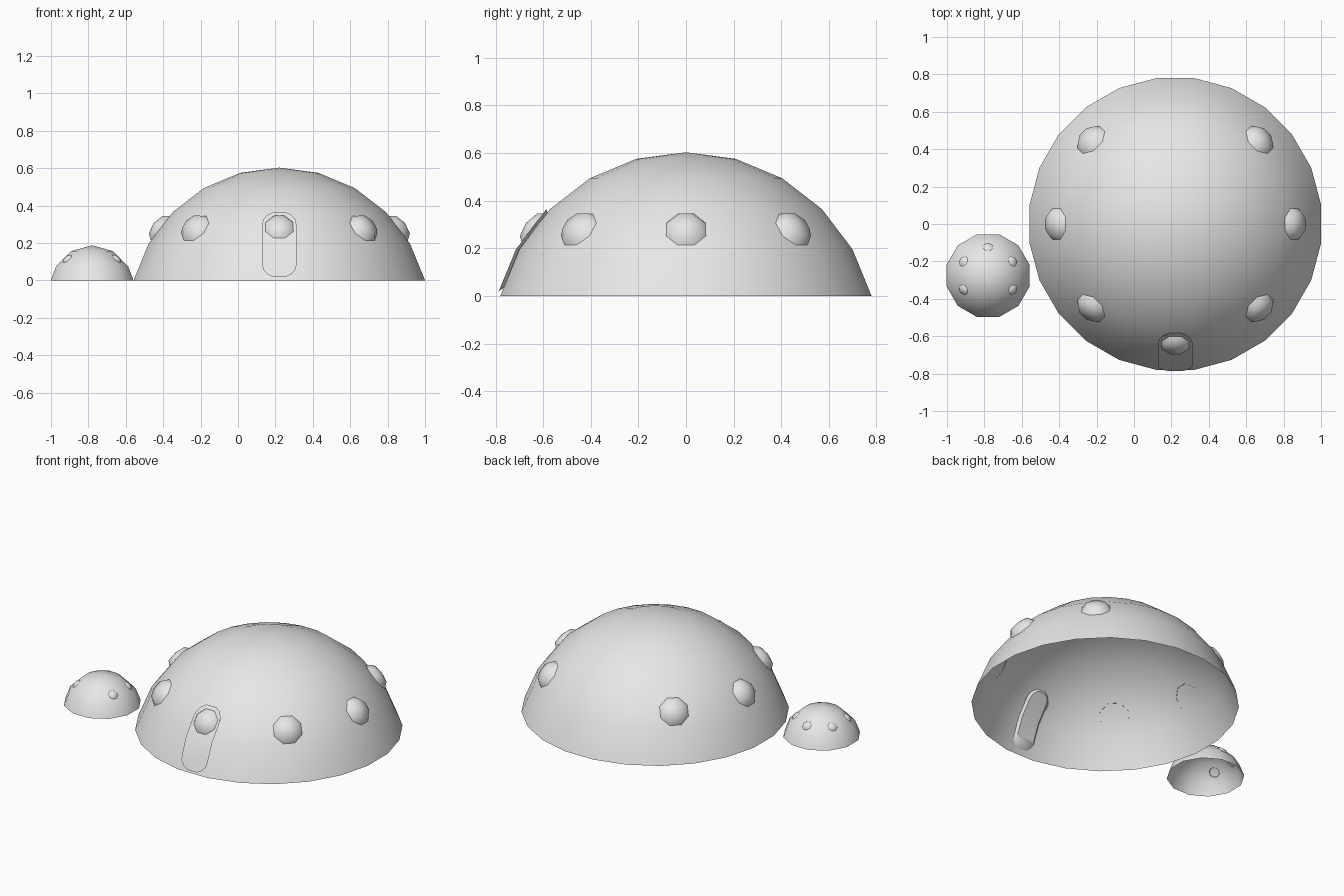
import bpy, bmesh
from math import sin, cos, pi, radians
from mathutils import Vector

cube = bpy.data.objects.get("Cube")
if cube:
    bpy.data.objects.remove(cube, do_unlink=True)

grey = bpy.data.materials.new("light_grey")
grey.use_nodes = True
grey.diffuse_color = (0.8, 0.8, 0.8, 1)
grey.node_tree.nodes["Principled BSDF"].inputs["Base Color"].default_value = (0.8, 0.8, 0.8, 1)


def finish(name, bm):
    bmesh.ops.recalc_face_normals(bm, faces=bm.faces)
    for f in bm.faces:
        f.smooth = True
    mesh = bpy.data.meshes.new(name)
    bm.to_mesh(mesh)
    bm.free()
    mesh.materials.append(grey)
    obj = bpy.data.objects.new(name, mesh)
    bpy.context.collection.objects.link(obj)
    return obj


def open_dome(name, profile, sides, location, normal=(0, 0, 1)):
    """Lathe (radius, height) rings into an open cap that ends in a point."""
    bm = bmesh.new()
    rings = []
    for r, z in profile[:-1]:
        rings.append([bm.verts.new((r * cos(a), r * sin(a), z))
                      for a in [(i + 0.5) * 2 * pi / sides for i in range(sides)]])
    tip = bm.verts.new((0, 0, profile[-1][1]))
    for i in range(sides):
        j = (i + 1) % sides
        for low, high in zip(rings, rings[1:]):
            bm.faces.new((low[i], low[j], high[j], high[i]))
        bm.faces.new((rings[-1][i], rings[-1][j], tip))
    obj = finish(name, bm)
    obj.location = location
    obj.rotation_mode = 'QUATERNION'
    n = Vector(normal)
    if n.z < 0.99:
        obj.rotation_quaternion = n.to_track_quat('Z', 'Y')
    return obj


# Large dome: a sphere cap, open below
CX, R, DROP = 0.221, 0.814, 0.2107
main_profile = [(R * cos(radians(a)), R * sin(radians(a)) - DROP) for a in range(15, 91, 15)]
open_dome("main_dome", main_profile, 24, (CX, 0, 0))

# Small dome beside it
SX, SY = -0.78, -0.276
small_profile = [(0.229, 0), (0.199, 0.077), (0.115, 0.157), (0, 0.188)]
open_dome("small_dome", small_profile, 12, (SX, SY, 0))


# Windows around each dome, none at one end
def windows(name, count, skip, centre, radius, z, tilt, size, height, sides):
    profile = [(size, -0.002), (size * 0.72, height * 0.7), (0, height)]
    for k in range(count):
        a = skip + 2 * pi * k / count
        if k == 0:
            continue
        out = Vector((cos(a), sin(a), 0))
        normal = out * cos(tilt) + Vector((0, 0, sin(tilt)))
        place = Vector((centre[0], centre[1], z)) + out * radius
        open_dome(f"{name}_{k}", profile, sides, place, normal)


windows("window", 8, pi / 2, (CX, 0), 0.637, 0.28, radians(38), 0.09, 0.044, 8)
windows("small_window", 6, -pi / 2, (SX, SY), 0.152, 0.115, radians(45), 0.032, 0.013, 8)


# Door: a rounded slab that follows the front of the large dome
def dome_front(z):
    points = [(r * cos(pi / 24), h) for r, h in main_profile]
    for (r0, z0), (r1, z1) in zip(points, points[1:]):
        if z <= z1:
            return r0 + (r1 - r0) * (z - z0) / (z1 - z0)
    return 0


def door_rows(width, bottom, top, cap):
    arc = [radians(a) for a in (22.5, 45, 67.5, 90)]
    rows = [(bottom + cap * (1 - cos(a)), width * sin(a)) for a in arc]
    rows.append((0.1963, width))
    rows += [(top - cap * (1 - cos(a)), width * sin(a)) for a in reversed(arc)]
    return rows


bm = bmesh.new()
layers = []
for rows, offset in ((door_rows(0.092, 0.014, 0.37, 0.07), 0.015),
                     (door_rows(0.062, 0.045, 0.34, 0.05), -0.014)):
    layer = []
    for z, w in rows:
        y = -dome_front(max(z, 0)) - offset
        layer.append([bm.verts.new((CX + s * w, y, z)) for s in (-1, 1)])
    for a, b in zip(layer, layer[1:]):
        bm.faces.new((a[0], a[1], b[1], b[0]))
    layers.append([p[0] for p in layer] + [p[1] for p in reversed(layer)])
front, back = layers
for i in range(len(front)):
    j = (i + 1) % len(front)
    bm.faces.new((front[i], front[j], back[j], back[i]))
door = finish("door", bm)
bpy.ops.object.select_all(action='DESELECT')
door.select_set(True)
bpy.context.view_layer.objects.active = door
bpy.ops.object.shade_smooth_by_angle(angle=radians(35))
